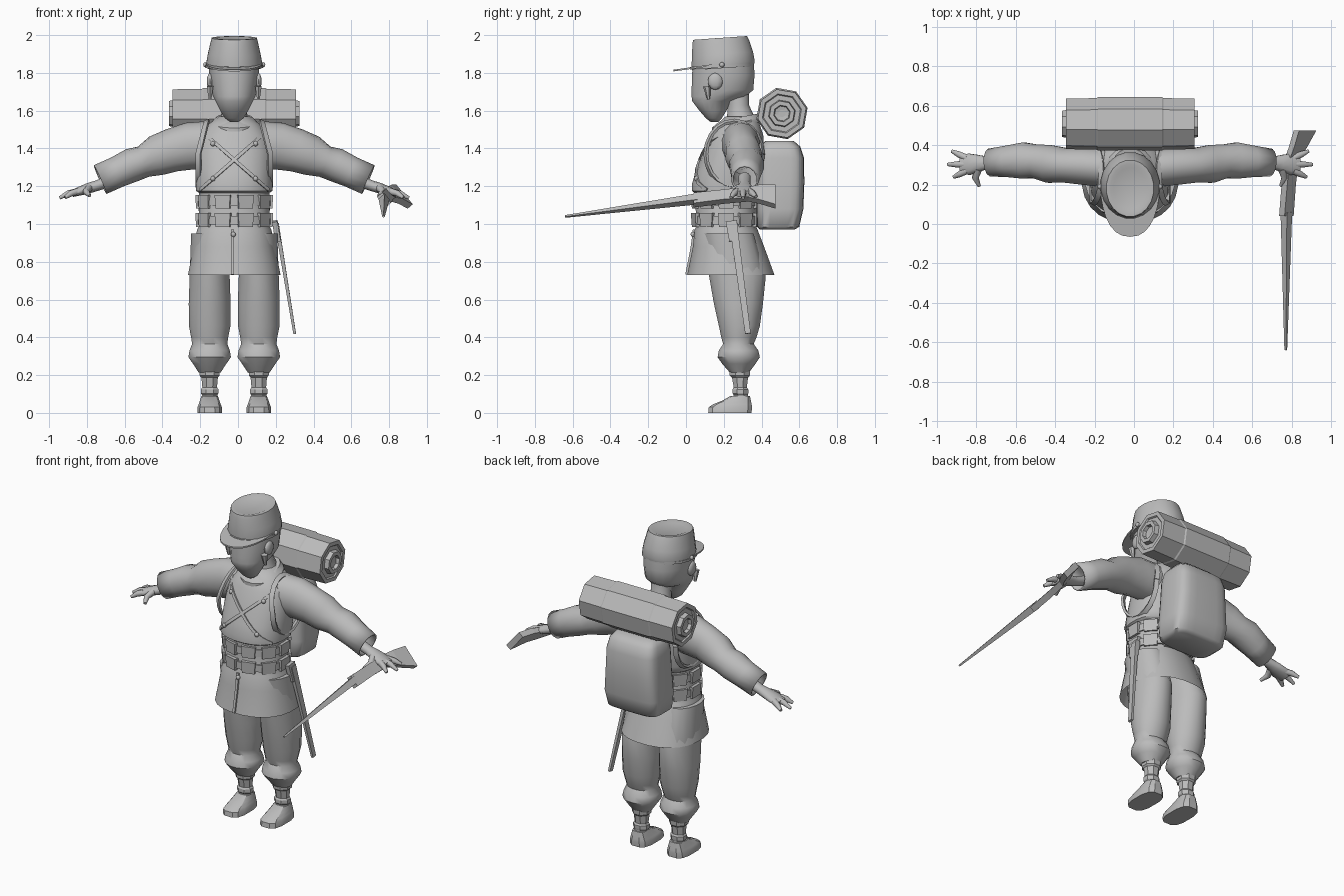
import bpy, bmesh, math
from mathutils import Vector as V, Matrix

X0 = -0.02                      # the figure's own mirror axis
grey = bpy.data.materials.new("plain_grey")
grey.diffuse_color = (0.5, 0.5, 0.5, 1)


def finish(name, bm, smooth=40):
    bmesh.ops.recalc_face_normals(bm, faces=bm.faces)
    me = bpy.data.meshes.new(name)
    bm.to_mesh(me)
    bm.free()
    me.materials.append(grey)
    if smooth:
        me.polygons.foreach_set("use_smooth", [True] * len(me.polygons))
        me.set_sharp_from_angle(angle=math.radians(smooth))
    ob = bpy.data.objects.new(name, me)
    bpy.context.collection.objects.link(ob)
    return ob


def skin(name, loops, caps=(True, True), smooth=40):
    """Bridge a list of point loops into one surface."""
    bm = bmesh.new()
    rows = [[bm.verts.new(p) for p in lp] for lp in loops]
    n = len(rows[0])
    for a, b in zip(rows, rows[1:]):
        for i in range(n):
            j = (i + 1) % n
            bm.faces.new((a[i], a[j], b[j], b[i]))
    if caps[0]:
        bm.faces.new(rows[0])
    if caps[1]:
        bm.faces.new(rows[-1])
    return finish(name, bm, smooth)


def loft(name, rings, cx=X0, n=16, p=2.0, slope=0.0, caps=(True, True), smooth=40):
    """Stack rings (z, front y, back y, half width); p squares off the section."""
    loops = []
    for z, y0, y1, rx in rings:
        cy, ry, lp = (y0 + y1) / 2, (y1 - y0) / 2, []
        for i in range(n):
            a = 2 * math.pi * (i + 0.5) / n
            c, s = math.cos(a), math.sin(a)
            x = math.copysign(abs(c) ** (2 / p), c) * rx
            y = math.copysign(abs(s) ** (2 / p), s) * ry
            lp.append((cx + x, cy + y, z + slope * y))
        loops.append(lp)
    return skin(name, loops, caps, smooth)


def tube(name, pts, radii, n=10, up=(0, 0, 1), roll=0.0, tangent=None,
         caps=(True, True), smooth=40):
    """Sweep an n-gon along points; n=4 makes a bar with the given half sizes."""
    pts = [V(p) for p in pts]
    ups = up if isinstance(up, list) else [V(up)] * len(pts)
    if not isinstance(radii, list):
        radii = [radii] * len(pts)
    k, off = (math.sqrt(2), math.pi / 4) if n == 4 else (1, math.pi / n)
    loops = []
    for i, p in enumerate(pts):
        t = V(tangent) if tangent else pts[min(i + 1, len(pts) - 1)] - pts[max(i - 1, 0)]
        t.normalize()
        u = t.cross(ups[i]).normalized()
        v = u.cross(t)
        u, v = (u * math.cos(roll) + v * math.sin(roll), v * math.cos(roll) - u * math.sin(roll))
        r = radii[i]
        a, b = r if isinstance(r, tuple) else (r, r)
        angs = [2 * math.pi * j / n + off for j in range(n)]
        loops.append([p + u * a * k * math.cos(q) + v * b * k * math.sin(q) for q in angs])
    return skin(name, loops, caps, smooth)


def ball(name, loc, scale, seg=10):
    bm = bmesh.new()
    bmesh.ops.create_uvsphere(bm, u_segments=seg, v_segments=6, radius=1,
                              matrix=Matrix.Translation(loc) @ Matrix.Diagonal((*scale, 1)))
    return finish(name, bm, 60)


# coat: jacket, waist and open skirt
COAT = [(1.57, .21, .37, .08), (1.53, .165, .39, .135), (1.47, .125, .41, .185),
        (1.38, .09, .415, .205), (1.28, .05, .41, .205), (1.21, .03, .40, .205),
        (1.175, .03, .39, .203), (1.165, .045, .38, .188), (.99, .055, .37, .188),
        (.97, .045, .38, .198), (.88, .035, .415, .217), (.73, .005, .47, .247)]
loft("coat", COAT, n=24, p=2.3, caps=(True, False))


def front_y(x, z):
    """Front surface of the coat at x, z."""
    for a, b in zip(COAT, COAT[1:]):
        if a[0] >= z >= b[0]:
            f = (a[0] - z) / (a[0] - b[0])
            y0, y1, rx = (a[i] + (b[i] - a[i]) * f for i in (1, 2, 3))
            d = min(abs((x - X0) / rx), .98)
            return (y0 + y1) / 2 - (y1 - y0) / 2 * (1 - d ** 2.3) ** (1 / 2.3)
    return 0.2


def strap(name, x0, z0, x1, z1, width, steps=8):
    pts, ups = [], []
    for i in range(steps + 1):
        f = i / steps
        x, z = x0 + (x1 - x0) * f, z0 + (z1 - z0) * f
        pts.append((x, front_y(x, z) - .002, z))
        ups.append(V(((x - X0) * 2.5, -1, .3)))
    return tube(name, pts, (width, .007), n=4, up=ups, smooth=30)


# crossed chest straps, coat edge and buttons
for s in (1, -1):
    strap("cross_strap", X0 + s * .165, 1.485, X0 - s * .18, 1.18, .009)
    for z in (1.425, 1.24):
        x = X0 + s * .113
        ball("chest_button", (x, front_y(x, z) - .006, z), (.014, .012, .014))
strap("coat_edge", X0 - .01, .97, X0 - .01, .732, .008, 4)
ball("skirt_button", (X0 - .005, front_y(X0, .945) - .006, .945), (.014, .012, .014))

# pack straps looping round each shoulder
for s in (1, -1):
    pts, ups = [], []
    for i in range(21):
        a = 2 * math.pi * i / 20
        dy, dz = math.cos(a), math.sin(a)
        pts.append((X0 + s * (.19 - .045 * max(dz, 0)), .255 + .15 * dy, 1.37 + .175 * dz))
        ups.append(V((s * .5, dy, dz)))
    tube("shoulder_strap", pts, (.014, .007), n=4, up=ups, smooth=30)

# collar and neck
loft("collar", [(1.515, .135, .40, .125), (1.535, .135, .40, .125), (1.55, .155, .39, .11),
                (1.565, .18, .385, .095)], slope=.2, n=16)
loft("neck", [(1.50, .20, .385, .10), (1.57, .215, .365, .072), (1.63, .22, .335, .062),
              (1.72, .215, .335, .06)], n=12)

# two belts, each carrying pouches all round
for z in (1.117, 1.02):
    loft("belt", [(z - .022, .04, .385, .197), (z + .022, .04, .385, .197)], n=24, p=2.2)
    for i in range(10):
        a = 2 * math.pi * (i + .5) / 10
        sx, sy = math.sin(a), -math.cos(a)
        c = V((X0 + .191 * sx, .212 + .168 * sy, z))
        nrm = V((sx / .19, sy / .17, 0)).normalized()
        tube("belt_pouch", [c - V((0, 0, .035)), c + V((0, 0, .037))],
             [(.038, .011), (.043, .015)], n=4, up=nrm, smooth=0)

# head and ears
loft("head", [(1.54, .13, .17, .022), (1.56, .105, .19, .05), (1.60, .07, .215, .075),
              (1.65, .032, .24, .10), (1.675, .028, .32, .113), (1.71, .028, .358, .125),
              (1.79, .03, .365, .134), (1.86, .035, .36, .134)], n=20, p=2.1, smooth=50)
for s in (1, -1):
    ball("ear", (X0 + s * .128, .155, 1.755), (.018, .04, .045))
    tube("ear_lobe", [(X0 + s * .128, .11, 1.73), (X0 + s * .128, .12, 1.66)], [.02, .008], n=6)

# peaked cap with sunken crown, visor and side buttons
loft("cap", [(1.825, .03, .36, .146), (1.85, .027, .366, .15), (1.90, .03, .357, .141),
             (1.965, .032, .335, .126), (1.985, .037, .325, .121), (1.985, .055, .305, .10),
             (1.978, .075, .285, .085)], n=20, slope=.07, smooth=35)
loft("cap_band", [(1.828, .02, .362, .154), (1.842, .02, .362, .154)], n=20, slope=.06)
outline = [(X0 + .15 * math.copysign(abs(math.cos(a)) ** .85, math.cos(a)), .19 - .255 * math.sin(a))
           for a in (math.pi * i / 14 for i in range(15))]
skin("cap_visor", [[(x, y, 1.808 + d + .14 * (y + .065)) for x, y in outline] for d in (0, .009)],
     smooth=30)
for s in (1, -1):
    ball("cap_button", (X0 + s * .153, .19, 1.843), (.012, .014, .014))

for s in (1, -1):
    def P(x, y, z):
        return (X0 + s * x, y, z)

    # sleeve with open cuff
    arm = tube("sleeve", [P(.13, .285, 1.42), P(.24, .295, 1.412), P(.33, .298, 1.39),
                          P(.41, .305, 1.362), P(.48, .318, 1.33), P(.54, .322, 1.312),
                          P(.62, .318, 1.275), P(.71, .312, 1.235)],
               [(.10, .125), (.098, .125), (.09, .115), (.098, .108), (.088, .085),
                (.094, .09), (.082, .083), (.072, .083)], n=14, caps=(True, False))
    mod = arm.modifiers.new("cloth", "SOLIDIFY")
    mod.thickness, mod.offset = .01, -1
    # hand: palm, three fingers, thumb
    tube("palm", [P(.62, .31, 1.245), P(.72, .31, 1.205), P(.77, .308, 1.19),
                  P(.815, .303, 1.175), P(.86, .303, 1.16)],
         [(.034, .032), (.032, .028), (.045, .028), (.057, .024), (.05, .018)], n=10, smooth=60)
    for y0, tx, ty, tz in ((.335, .905, .37, 1.145), (.303, .925, .302, 1.138), (.27, .895, .238, 1.14)):
        tube("finger", [P(.83, y0, 1.172), P((.83 + tx) / 2, (y0 + ty) / 2, 1.163), P(tx, ty, tz)],
             [.019, .017, .009], n=8, smooth=60)
    tube("thumb", [P(.77, .28, 1.19), P(.785, .235, 1.17), P(.765, .192, 1.15)],
         [.022, .018, .009], n=8, smooth=60)

    # baggy trouser leg, gaiter and shoe
    cx = X0 + s * .13
    loft("trouser_leg", [(.95, .09, .36, .10), (.72, .12, .425, .108), (.58, .145, .41, .113),
                         (.46, .172, .393, .112), (.40, .185, .375, .10), (.365, .195, .36, .095),
                         (.33, .172, .385, .109), (.295, .165, .393, .115), (.26, .19, .37, .09),
                         (.215, .23, .335, .06)], cx=cx, n=16, smooth=45)
    loft("gaiter", [(.225, .225, .345, .058), (.197, .227, .342, .057), (.187, .24, .332, .047),
                    (.135, .25, .325, .042), (.125, .243, .333, .05), (.103, .243, .333, .05),
                    (.095, .25, .33, .044), (.05, .235, .345, .055)], cx=cx, n=8, smooth=20)
    loft("shoe", [(0, .115, .35, .067), (.03, .118, .352, .066), (.045, .14, .35, .06),
                  (.065, .19, .345, .053), (.09, .235, .34, .044)], cx=cx, n=12, p=3, smooth=30)

# backpack
loft("backpack", [(.97, .39, .575, .155), (.985, .376, .60, .178), (1.08, .372, .622, .19),
                  (1.22, .375, .627, .178), (1.35, .38, .625, .172), (1.41, .392, .605, .16),
                  (1.44, .42, .57, .135)], n=24, p=4.5, smooth=50)

# octagonal bedroll with stepped, coiled ends
END = [(.322, .02), (.325, .04), (.345, .045), (.345, .068), (.318, .073), (.318, .10),
       (.326, .106), (.326, .131), (.17, .134), (.162, .139)]
roll = [(-x, r) for x, r in END] + END[::-1]
tube("bedroll", [(X0 + x, .508, 1.585) for x, r in roll], [r for x, r in roll], n=8,
     tangent=(1, 0, 0), roll=math.radians(10), smooth=0)

# musket: barrel and flattened stock
tilt = math.radians(-50)
tube("musket_barrel", [(.77, -.64, 1.04), (.773, .06, 1.133)], [.005, .021], n=4, roll=tilt, smooth=0)
tube("musket_stock", [(.773, .04, 1.127), (.785, .20, 1.145), (.80, .33, 1.158),
                      (.83, .385, 1.158), (.868, .475, 1.145)],
     [(.036, .018), (.034, .019), (.036, .018), (.05, .018), (.068, .018)],
     n=4, roll=tilt, tangent=(0, 1, 0), smooth=0)

# sword scabbard and its belt frog
tube("scabbard", [(.205, .25, 1.0), (.30, .328, .42)], [(.021, .011), (.015, .007)],
     n=4, up=(1, 0, 0), smooth=0)
tube("scabbard_frog", [(.195, .24, 1.015), (.212, .255, .91)], [(.03, .014), (.026, .015)],
     n=4, up=(1, 0, 0), smooth=0)
